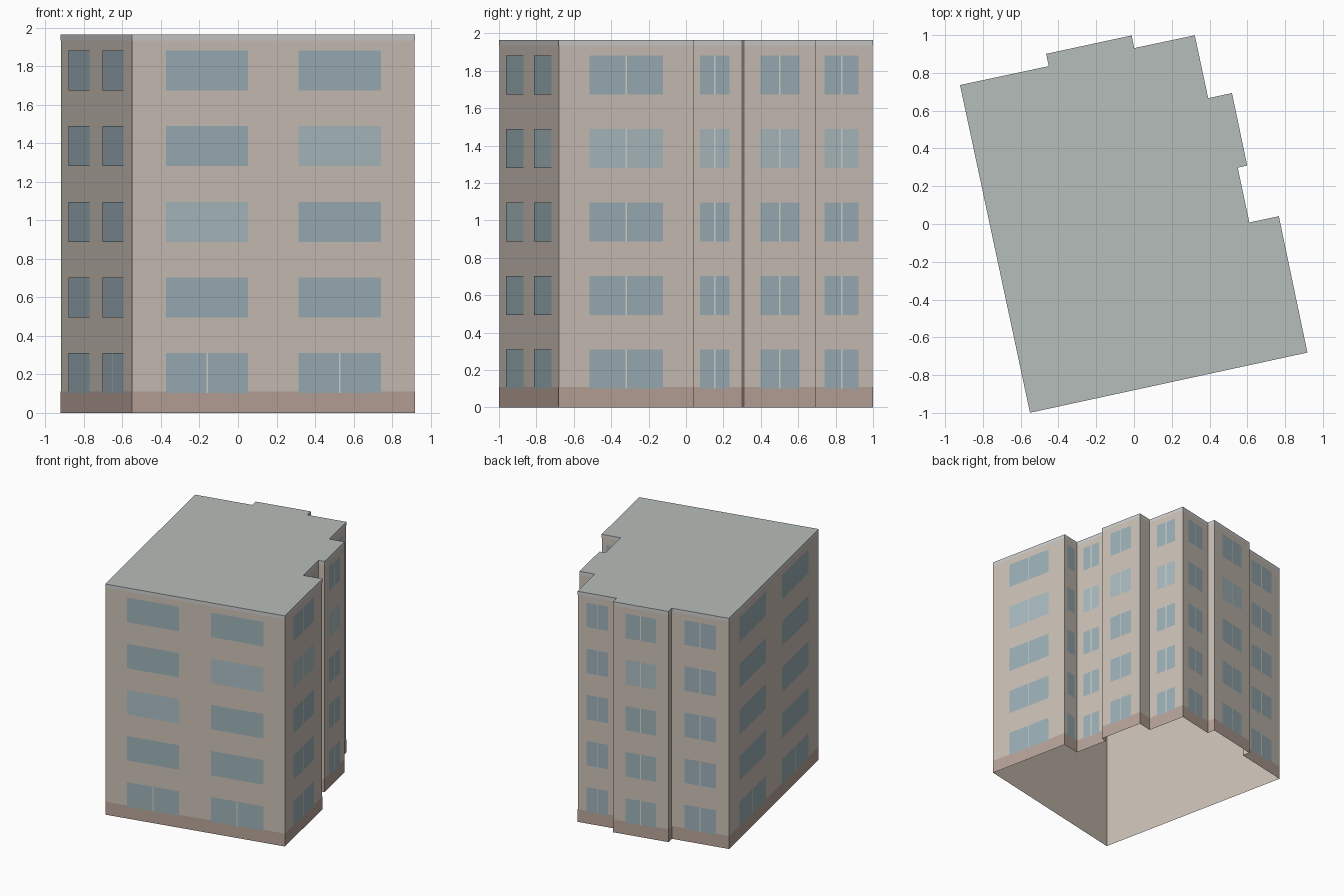
import bpy, bmesh
from mathutils import Vector

if "Cube" in bpy.data.objects:
    bpy.data.objects.remove(bpy.data.objects["Cube"])

H, FLOORS = 1.965, 5
STEP = H / FLOORS
# footprint, counter-clockwise from the front-left corner
PLAN = [Vector(p) for p in [
    (-0.55, -0.998), (0.917, -0.68), (0.766, 0.04), (0.61, 0.007), (0.548, 0.299),
    (0.598, 0.31), (0.518, 0.692), (0.392, 0.665), (0.321, 0.998), (0.0, 0.93),
    (-0.013, 0.997), (-0.464, 0.90), (-0.45, 0.835), (-0.92, 0.735)]]
N = len(PLAN)


def material(name, r, g, b):
    m = bpy.data.materials.new(name)
    m.diffuse_color = (r, g, b, 1)
    m.use_nodes = True
    m.node_tree.nodes["Principled BSDF"].inputs["Base Color"].default_value = m.diffuse_color
    return m


def finish(bm, name, mats):
    me = bpy.data.meshes.new(name)
    bm.to_mesh(me)
    bm.free()
    for m in mats:
        me.materials.append(m)
    ob = bpy.data.objects.new(name, me)
    bpy.context.collection.objects.link(ob)
    return ob


def edge_frame(i):
    a, b = PLAN[i % N], PLAN[(i + 1) % N]
    d = (b - a).normalized()
    return a, d, Vector((d.y, -d.x)), (b - a).length


def outline(off):
    """Footprint pushed outward with mitred corners."""
    pts = []
    for i in range(N):
        n0, n1 = edge_frame(i - 1)[2], edge_frame(i)[2]
        pts.append(PLAN[i] + (n0 + n1) * off / (1 + n0.dot(n1)))
    return pts


def ring(name, z0, z1, off, mat):
    """Open vertical band all the way round the footprint."""
    bm = bmesh.new()
    lo = [bm.verts.new((p.x, p.y, z0)) for p in outline(off)]
    hi = [bm.verts.new((p.x, p.y, z1)) for p in outline(off)]
    for i in range(N):
        j = (i + 1) % N
        bm.faces.new((lo[i], lo[j], hi[j], hi[i]))
    return finish(bm, name, [mat])


def panel(bm, i, s0, s1, z0, z1, off, slot=0):
    """Flat rectangle on wall i between distances s0 and s1."""
    a, d, n, _ = edge_frame(i)
    p, q = a + d * s0 + n * off, a + d * s1 + n * off
    f = bm.faces.new([bm.verts.new(v) for v in (
        (p.x, p.y, z0), (q.x, q.y, z0), (q.x, q.y, z1), (p.x, p.y, z1))])
    f.material_index = slot


wall = material("wall", 0.60, 0.535, 0.47)
brick = material("plinth", 0.48, 0.37, 0.32)
roofing = material("roofing", 0.47, 0.51, 0.49)
trim = material("trim", 0.56, 0.57, 0.54)
glass = material("glass", 0.33, 0.43, 0.47)
glass_light = material("glass_light", 0.40, 0.50, 0.53)
frame = material("frame", 0.66, 0.66, 0.62)

# wall shell (open underneath), plinth band and roof-edge band
ring("walls", 0, H, 0, wall)
ring("plinth", 0, 0.11, 0.001, brick)
ring("roof_edge", H - 0.03, H, 0.001, trim)

# flat roof
bm = bmesh.new()
bm.faces.new([bm.verts.new((p.x, p.y, H)) for p in outline(0.001)])
finish(bm, "roof", [roofing])

# windows: two bays on the long walls, one on the others, none on tiny returns
panes, bars = bmesh.new(), bmesh.new()
light = {(0, 0, 2), (0, 1, 3), (1, 0, 3), (3, 0, 3), (5, 0, 3), (7, 0, 3), (10, 0, 3)}
for i in range(N):
    length = edge_frame(i)[3]
    if length < 0.15:
        continue
    margin = min(0.045, 0.06 * length)
    bays = 2 if length > 1 else 1
    bay = (length - 2 * margin) / bays
    for k in range(bays):
        c, w = margin + bay * (k + 0.5), bay * 0.31
        for f in range(FLOORS):
            z0 = f * STEP + 0.102
            z1 = z0 + 0.208
            panel(panes, i, c - w, c + w, z0, z1, 0.002, int((i, k, f) in light))
            # centre bar: every floor on single-bay walls, ground floor on long walls
            if length > 0.2 and (bays == 1 or f == 0):
                panel(bars, i, c - 0.004, c + 0.004, z0, z1, 0.003)
finish(panes, "window_panes", [glass, glass_light])
finish(bars, "window_bars", [frame])
